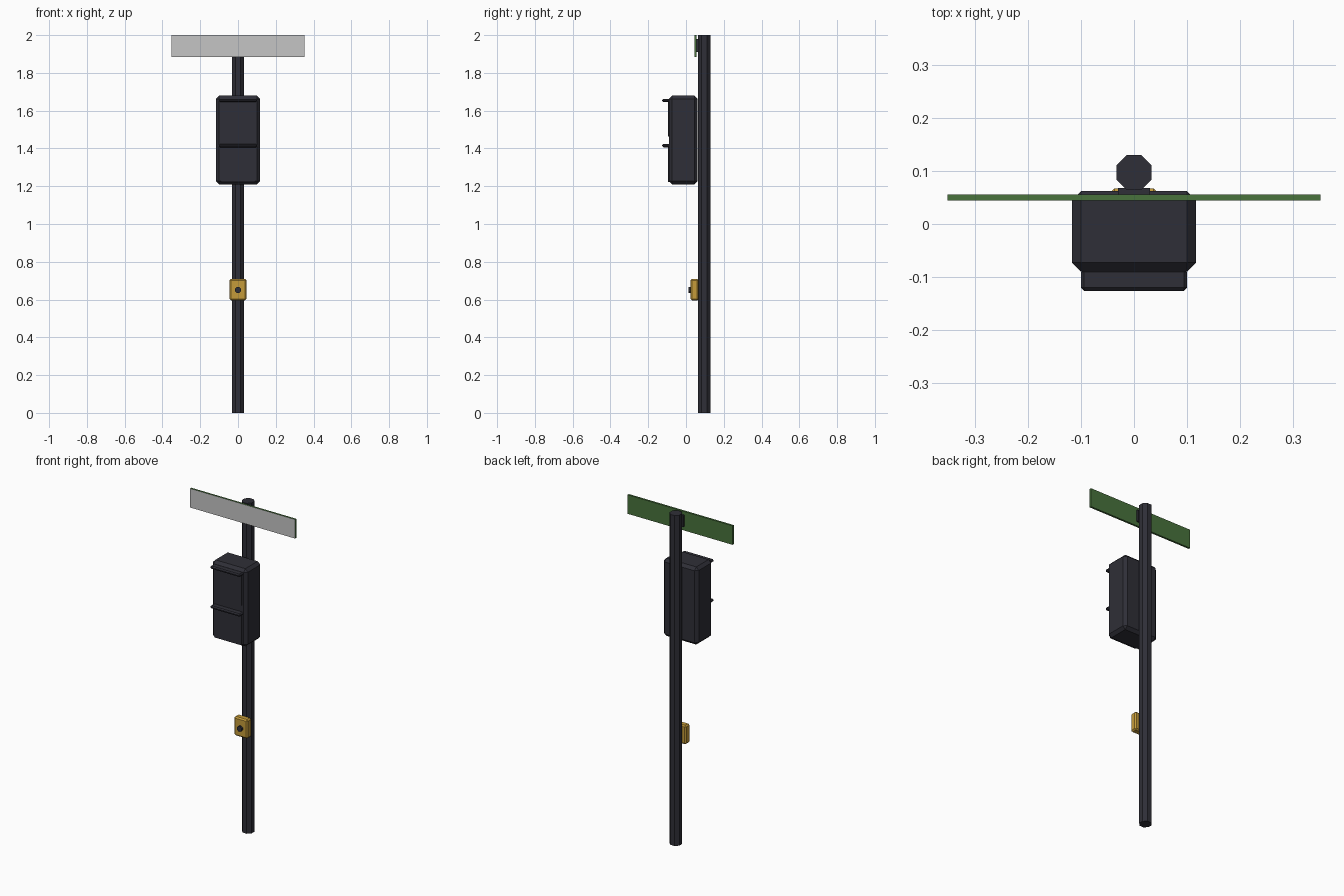
import bpy
import bmesh
import math
from mathutils import Matrix, Vector

if "Cube" in bpy.data.objects:
    bpy.data.objects.remove(bpy.data.objects["Cube"], do_unlink=True)


def material(name, rgb):
    mat = bpy.data.materials.new(name)
    mat.use_nodes = True
    color = (*rgb, 1.0)
    mat.diffuse_color = color
    bsdf = mat.node_tree.nodes["Principled BSDF"]
    bsdf.inputs["Base Color"].default_value = color
    return mat


charcoal = material("charcoal", (0.028, 0.028, 0.038))
green = material("sign_green", (0.065, 0.17, 0.045))
grey = material("sign_grey", (0.56, 0.56, 0.56))
yellow = material("button_yellow", (0.56, 0.33, 0.042))


def finish(bm, name, mats):
    bmesh.ops.recalc_face_normals(bm, faces=bm.faces)
    mesh = bpy.data.meshes.new(name)
    bm.to_mesh(mesh)
    bm.free()
    for mat in mats:
        mesh.materials.append(mat)
    obj = bpy.data.objects.new(name, mesh)
    bpy.context.collection.objects.link(obj)
    return obj


def box(name, low, high, mats, bevel=0.0):
    low, high = Vector(low), Vector(high)
    bm = bmesh.new()
    place = Matrix.Translation((low + high) / 2) @ Matrix.Diagonal((*(high - low), 1))
    bmesh.ops.create_cube(bm, size=1, matrix=place)
    obj = finish(bm, name, mats)
    if bevel:
        mod = obj.modifiers.new("Bevel", "BEVEL")
        mod.width = bevel
        mod.segments = 1
    return obj


def prism(name, center, apothem, depth, sides, axis, mat):
    """Cylinder with flat sides facing the main axes."""
    turn = Matrix.Rotation(math.pi / 2, 4, "X") if axis == "Y" else Matrix()
    place = Matrix.Translation(center) @ turn @ Matrix.Rotation(math.pi / sides, 4, "Z")
    radius = apothem / math.cos(math.pi / sides)
    bm = bmesh.new()
    bmesh.ops.create_cone(bm, cap_ends=True, segments=sides, radius1=radius,
                          radius2=radius, depth=depth, matrix=place)
    return finish(bm, name, [mat])


# Pole
prism("pole", (0, 0.097, 1), 0.033, 2, 8, "Z", charcoal)

# Street sign: grey front face, green back and edges
sign = box("sign_plate", (-0.352, 0.044, 1.885), (0.352, 0.056, 2), [green, grey])
for face in sign.data.polygons:
    face.material_index = 1 if face.normal.y < -0.5 else 0
box("sign_bracket", (-0.03, 0.054, 1.91), (0.03, 0.068, 1.98), [charcoal])

# Signal housing with two display panels, each under a visor
box("signal_housing", (-0.117, -0.09, 1.21), (0.117, 0.062, 1.68), [charcoal], 0.017)
for label, top in (("upper", 1.655), ("lower", 1.415)):
    box(label + "_panel", (-0.09, -0.096, top - 0.193), (0.09, -0.088, top), [charcoal])
    box(label + "_visor", (-0.1, -0.126, top - 0.009), (0.1, -0.085, top + 0.008),
        [charcoal], 0.006)

# Crossing button
box("button_case", (-0.045, 0.024, 0.595), (0.045, 0.067, 0.71), [yellow], 0.008)
prism("push_button", (0, 0.019, 0.65), 0.016, 0.014, 8, "Y", charcoal)
